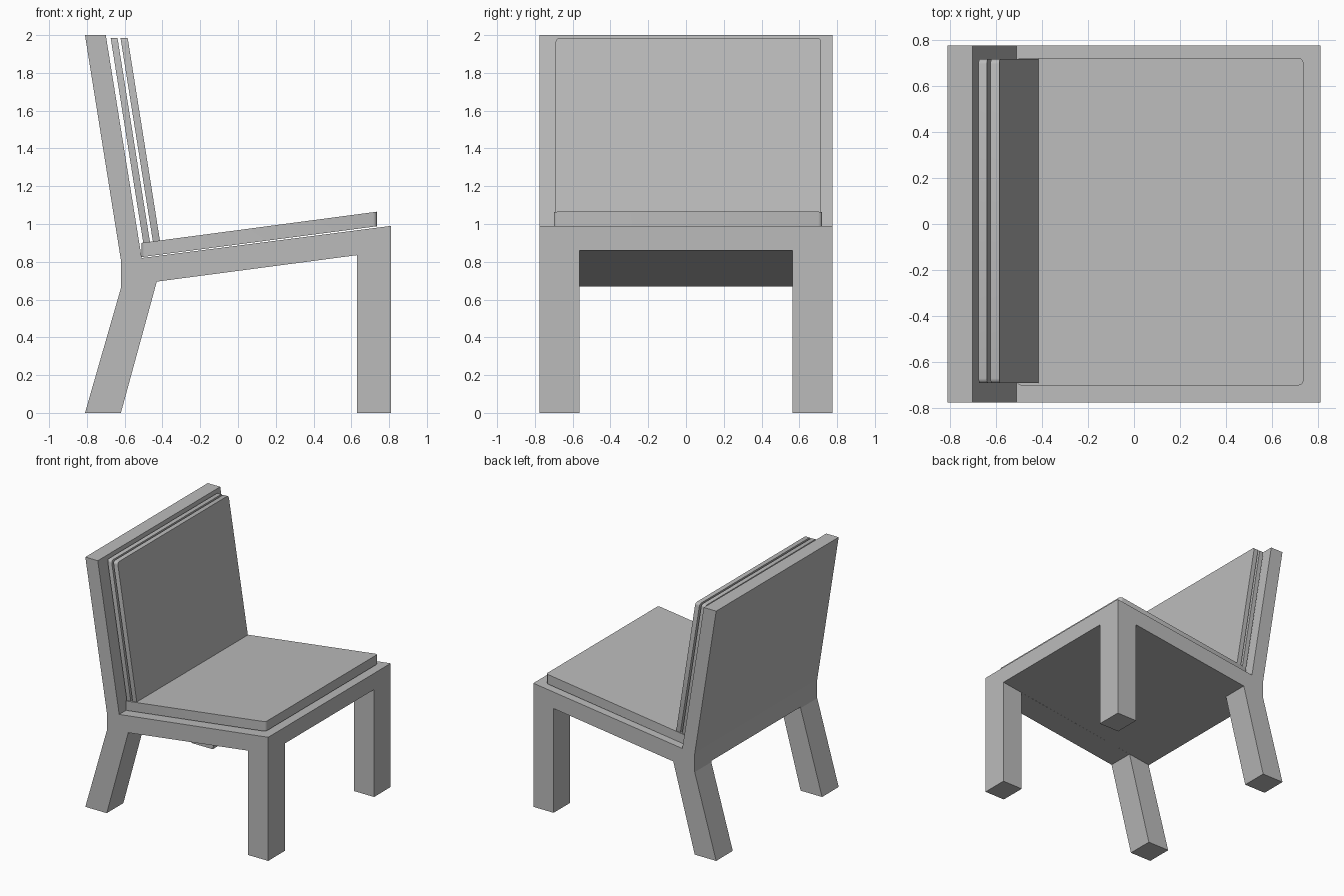
import bpy, bmesh

cube = bpy.data.objects.get("Cube")
if cube:
    bpy.data.objects.remove(cube, do_unlink=True)

# Single flat grey
GREY = (0.5, 0.5, 0.5, 1.0)
grey = bpy.data.materials.new("plain grey")
grey.use_nodes = True
grey.diffuse_color = GREY
grey.node_tree.nodes["Principled BSDF"].inputs["Base Color"].default_value = GREY


def side_extrusion(name, profile, y0, y1, round_axis=None, radius=0.02):
    """Extrude an (x, z) profile along y; optionally round the corners running along one axis."""
    bm = bmesh.new()
    face = bm.faces.new([bm.verts.new((x, y0, z)) for x, z in profile])
    grown = bmesh.ops.extrude_face_region(bm, geom=[face])
    verts = [v for v in grown["geom"] if isinstance(v, bmesh.types.BMVert)]
    bmesh.ops.translate(bm, verts=verts, vec=(0, y1 - y0, 0))
    if round_axis is not None:
        corners = []
        for e in bm.edges:
            d = e.verts[1].co - e.verts[0].co
            # short edges across the thickness of the slab
            if abs(d[round_axis]) > 0.95 * d.length and d.length < 0.2:
                corners.append(e)
        bmesh.ops.bevel(bm, geom=corners, offset=radius, segments=3,
                        profile=0.5, affect='EDGES')
    bmesh.ops.recalc_face_normals(bm, faces=bm.faces)
    mesh = bpy.data.meshes.new(name)
    bm.to_mesh(mesh)
    bm.free()
    mesh.materials.append(grey)
    obj = bpy.data.objects.new(name, mesh)
    bpy.context.collection.objects.link(obj)
    return obj


# Frame: one side silhouette with legs, back and seat, across the full width
HALF = 0.775
INNER = 0.565
frame = side_extrusion("chair_frame", [
    (-0.81, 2.0), (-0.70, 2.0), (-0.51, 0.82), (0.81, 0.99),
    (0.81, 0), (0.63, 0), (0.63, 0.835), (-0.43, 0.695),
    (-0.62, 0), (-0.81, 0), (-0.62, 0.66), (-0.62, 0.81)], -HALF, HALF)

# Clear the space between the left and right legs, below the sloping seat
slope = (0.86 - 0.67) / (0.81 + 0.62)
under = lambda x: 0.67 + slope * (x + 0.62)
cutter = side_extrusion("leg_gap_cutter", [
    (-1, under(-1)), (1, under(1)), (1, -0.1), (-1, -0.1)], -INNER, INNER)
cutter.hide_render = True
cut = frame.modifiers.new("leg_gap", 'BOOLEAN')
cut.operation = 'DIFFERENCE'
cut.solver = 'EXACT'
cut.object = cutter
bpy.context.view_layer.objects.active = frame
bpy.ops.object.modifier_apply(modifier=cut.name)
bpy.data.objects.remove(cutter, do_unlink=True)

# Seat cushion, floating just above the frame
seat = side_extrusion("seat_cushion", [
    (-0.51, 0.825), (0.735, 0.988), (0.735, 1.065), (-0.51, 0.9)],
    -0.70, 0.72, round_axis=2)

# Two thin back panels leaning with the frame
TOP, BOTTOM, LEAN = 1.985, 0.885, 0.175
backs = []
for name, x0, x1 in (("rear_back_panel", -0.674, -0.638),
                     ("front_back_panel", -0.622, -0.584)):
    backs.append(side_extrusion(name, [
        (x0, TOP), (x1, TOP), (x1 + LEAN, BOTTOM), (x0 + LEAN, BOTTOM)],
        -0.69, 0.715, round_axis=0))

# Smooth only the small rounded corners
bpy.ops.object.select_all(action='DESELECT')
for obj in [seat] + backs:
    obj.select_set(True)
bpy.context.view_layer.objects.active = seat
bpy.ops.object.shade_smooth_by_angle(angle=0.6)
